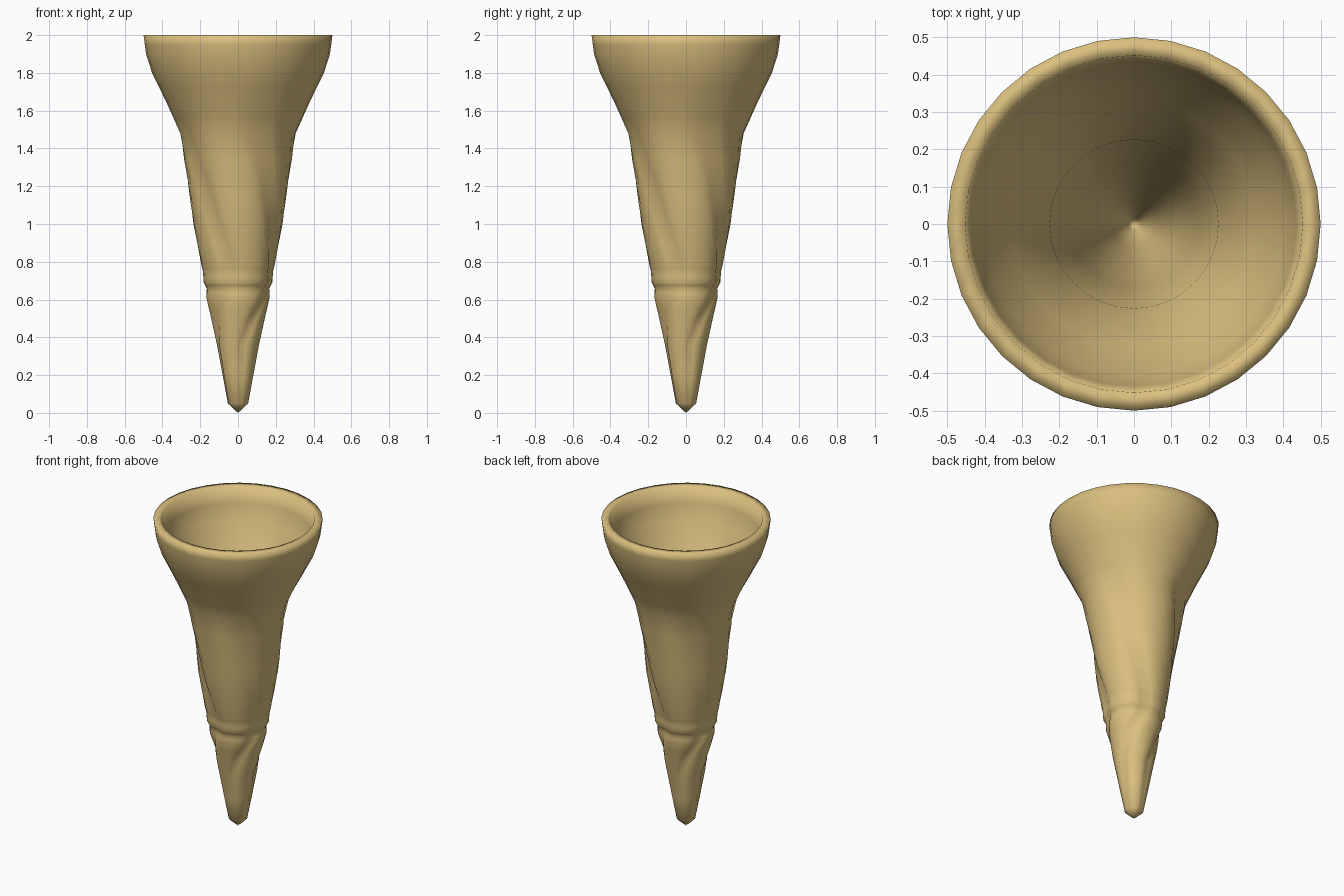
import bpy
import bmesh
from math import radians, pi, sin, cos

cube = bpy.data.objects.get("Cube")
if cube:
    bpy.data.objects.remove(cube, do_unlink=True)

tan = bpy.data.materials.new("warm_tan")
tan.use_nodes = True
tan.diffuse_color = (0.70, 0.52, 0.21, 1)
tan.node_tree.nodes["Principled BSDF"].inputs["Base Color"].default_value = tan.diffuse_color

SIDES = 32

# Outer wall: height, radius, twist in degrees, groove depth
OUTER = [
    (2.0, 0.5, 0, 0), (1.9, 0.487, 0, 0), (1.8, 0.455, 0, 0),
    (1.65, 0.382, 0, 0.01), (1.48, 0.307, 0, 0.06), (1.2, 0.263, 19, 0.1),
    (1.0, 0.236, 33, 0.1), (0.78, 0.196, 50, 0.11), (0.75, 0.188, 50, 0.11),
    (0.69, 0.184, 50, 0.1), (0.66, 0.167, 48, 0.1), (0.61, 0.168, 40, 0.11),
    (0.5, 0.142, 14, 0.12), (0.36, 0.114, -10, 0.12), (0.05, 0.055, -12, 0.06),
]

# Hollow inside: height, radius
INNER = [
    (2.0, 0.452), (1.9, 0.435), (1.8, 0.404), (1.65, 0.325), (1.46, 0.226),
    (1.0, 0.172), (0.7, 0.12), (0.36, 0.062), (0.15, 0.015),
]


def subdivided(rows, steps):
    """Add evenly spaced rows along each stretch of a profile."""
    result = [rows[0]]
    for a, b in zip(rows, rows[1:]):
        for i in range(1, steps + 1):
            t = i / steps
            result.append(tuple(p + (q - p) * t for p, q in zip(a, b)))
    return result


def ring(bm, z, radius, twist=0, groove=0):
    """One row of points with four sharp valleys that turn with the twist."""
    verts = []
    for i in range(SIDES):
        a = 2 * pi * i / SIDES
        valley = (1 - abs(sin(2 * (a - pi / 8)))) ** 2
        r = radius * (1 - groove * valley)
        turn = a + radians(twist)
        verts.append(bm.verts.new((r * cos(turn), r * sin(turn), z)))
    return verts


def bridge(bm, upper, lower):
    for i in range(SIDES):
        j = (i + 1) % SIDES
        bm.faces.new((upper[i], lower[i], lower[j], upper[j]))


def close_tip(bm, row, z):
    tip = bm.verts.new((0, 0, z))
    for i in range(SIDES):
        bm.faces.new((row[i], tip, row[(i + 1) % SIDES]))


# Twisted horn shell: outer wall, flat lip and hollow inside
bm = bmesh.new()
outer = [ring(bm, *row) for row in subdivided(OUTER, 2)]
inner = [ring(bm, *row) for row in INNER]
for rows in (outer, inner):
    for upper, lower in zip(rows, rows[1:]):
        bridge(bm, upper, lower)
bridge(bm, inner[0], outer[0])
close_tip(bm, outer[-1], 0)
close_tip(bm, inner[-1], 0.13)
bmesh.ops.recalc_face_normals(bm, faces=bm.faces)

mesh = bpy.data.meshes.new("twisted_horn")
bm.to_mesh(mesh)
bm.free()
mesh.materials.append(tan)
horn = bpy.data.objects.new("twisted_horn", mesh)
bpy.context.collection.objects.link(horn)

bpy.ops.object.select_all(action="DESELECT")
horn.select_set(True)
bpy.context.view_layer.objects.active = horn
bpy.ops.object.shade_smooth()
